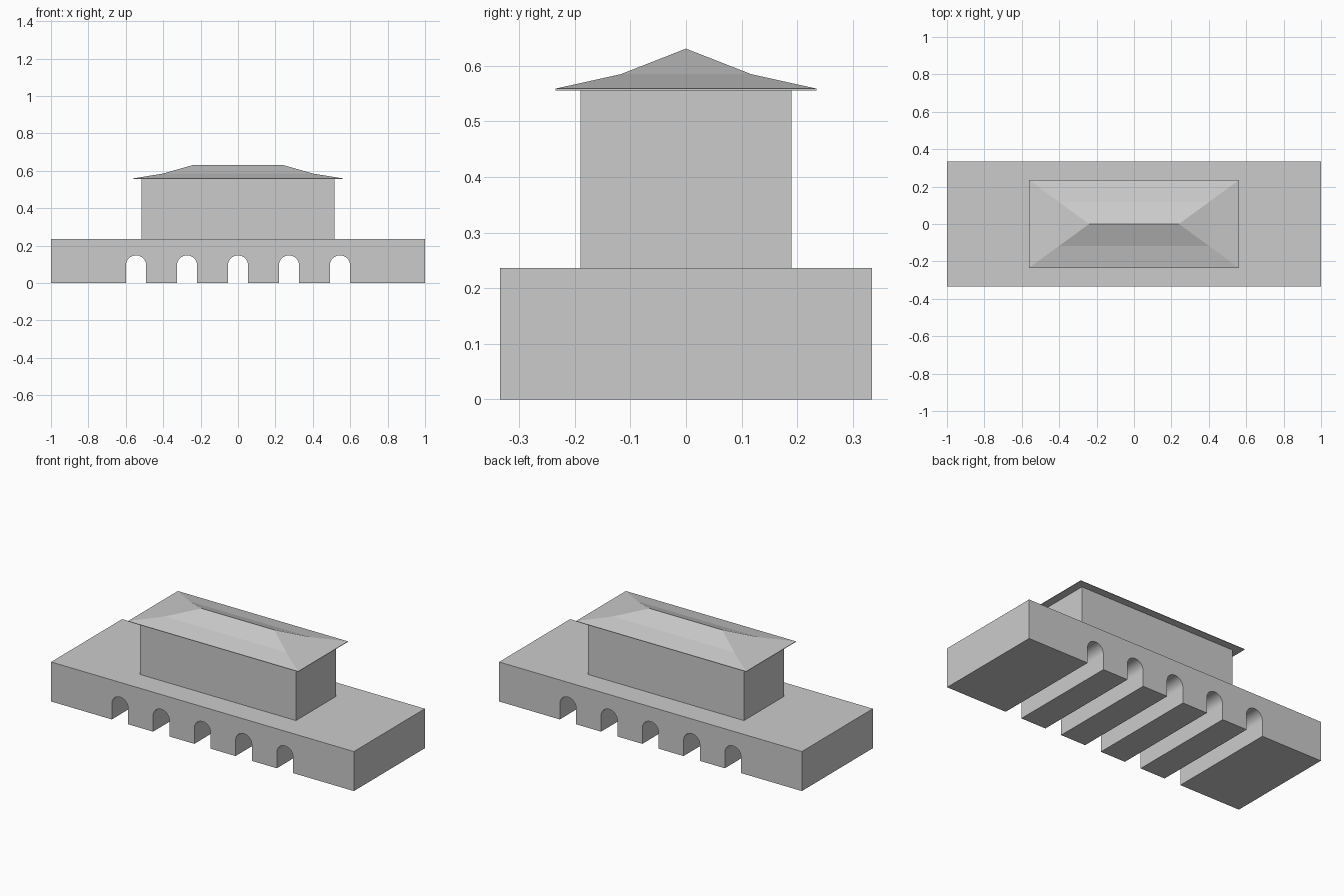
import bpy, bmesh, math

if "Cube" in bpy.data.objects:
    bpy.data.objects.remove(bpy.data.objects["Cube"])


def make_object(name, bm):
    bmesh.ops.recalc_face_normals(bm, faces=bm.faces)
    mesh = bpy.data.meshes.new(name)
    bm.to_mesh(mesh)
    bm.free()
    obj = bpy.data.objects.new(name, mesh)
    bpy.context.collection.objects.link(obj)
    return obj


def box(name, hx, hy, z0, z1):
    bm = bmesh.new()
    bmesh.ops.create_cube(bm, size=1)
    for v in bm.verts:
        v.co = (v.co.x * 2 * hx, v.co.y * 2 * hy, z0 if v.co.z < 0 else z1)
    return make_object(name, bm)


# Base: front profile with five arched passages, extruded front to back
BASE_X, BASE_Y, BASE_Z = 1.0, 0.335, 0.236
ARCH_R, SPRING, SPACING, STEPS = 0.054, 0.094, 0.2725, 16
profile = [(-BASE_X, 0)]
for i in range(-2, 3):
    cx = i * SPACING
    profile.append((cx - ARCH_R, 0))
    for s in range(STEPS + 1):
        a = math.pi * (1 - s / STEPS)
        profile.append((cx + ARCH_R * math.cos(a), SPRING + ARCH_R * math.sin(a)))
    profile.append((cx + ARCH_R, 0))
profile += [(BASE_X, 0), (BASE_X, BASE_Z), (-BASE_X, BASE_Z)]

bm = bmesh.new()
face = bm.faces.new([bm.verts.new((x, -BASE_Y, z)) for x, z in profile])
ext = bmesh.ops.extrude_face_region(bm, geom=[face], use_keep_orig=True)
for v in ext["geom"]:
    if isinstance(v, bmesh.types.BMVert):
        v.co.y = BASE_Y
base = make_object("arched_base", bm)

# Upper hall
box("hall", 0.516, 0.19, BASE_Z, 0.558)

# Hipped roof: thin eave, shallow lower slope, steeper upper slope to a ridge
bm = bmesh.new()
rings = []
for hx, hy, z in [(0.562, 0.235, 0.556), (0.562, 0.235, 0.559), (0.401, 0.1175, 0.585)]:
    rings.append([bm.verts.new((sx * hx, sy * hy, z))
                  for sx, sy in [(-1, -1), (1, -1), (1, 1), (-1, 1)]])
bm.faces.new(rings[0])
for lo, hi in zip(rings, rings[1:]):
    for k in range(4):
        n = (k + 1) % 4
        bm.faces.new((lo[k], lo[n], hi[n], hi[k]))
a, b, c, d = rings[-1]
left = bm.verts.new((-0.24, 0, 0.631))
right = bm.verts.new((0.24, 0, 0.631))
for f in [(a, b, right, left), (b, c, right), (c, d, left, right), (d, a, left)]:
    bm.faces.new(f)
make_object("hipped_roof", bm)
